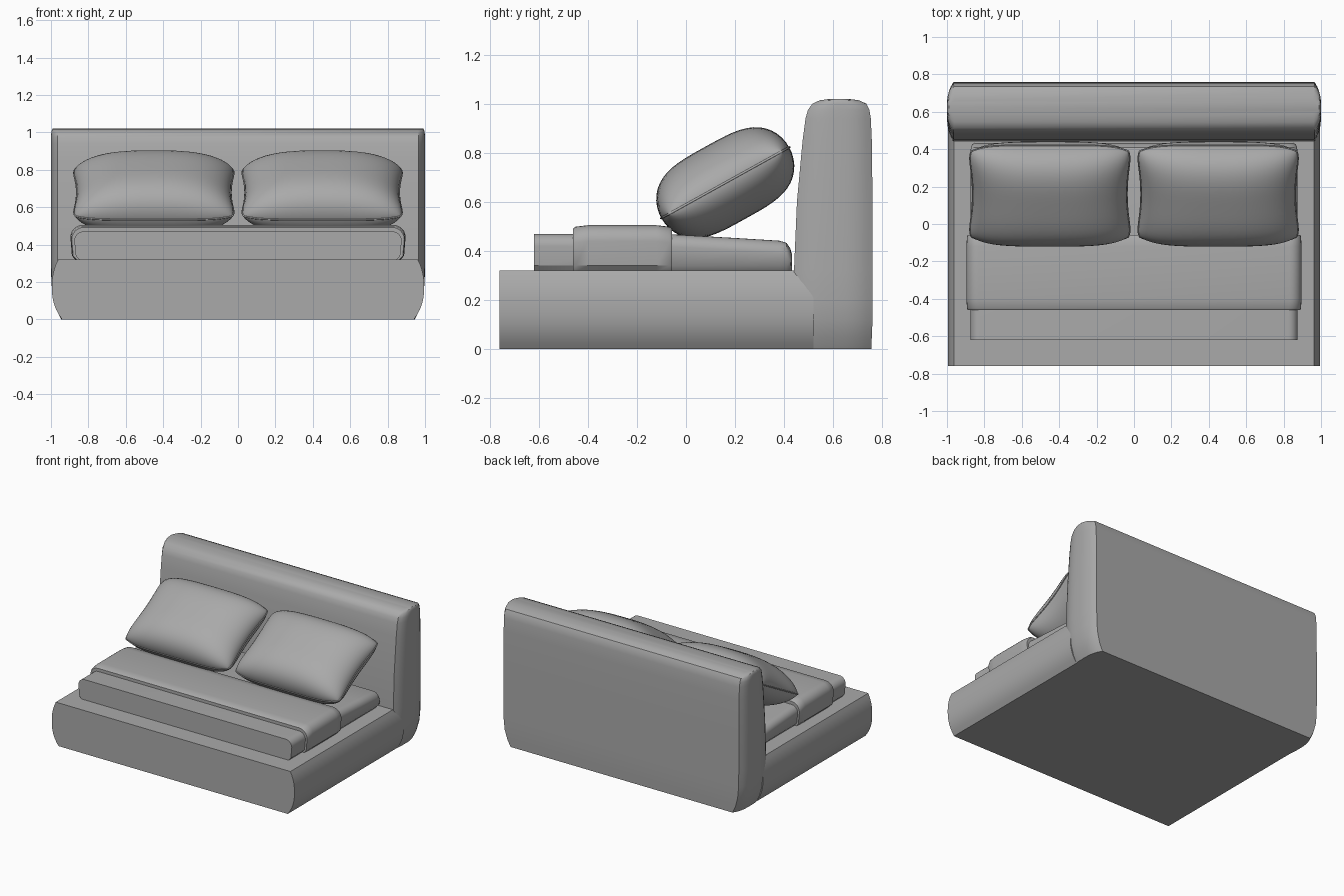
import bpy, bmesh
from math import sin, cos, pi, radians
from mathutils import Vector, Matrix

cube = bpy.data.objects.get("Cube")
if cube:
    bpy.data.objects.remove(cube, do_unlink=True)

grey = bpy.data.materials.new("grey fabric")
grey.use_nodes = True
colour = (0.4, 0.4, 0.4, 1)
grey.diffuse_color = colour
grey.node_tree.nodes["Principled BSDF"].inputs["Base Color"].default_value = colour


def finish(bm, name, angle=35):
    """Turn a bmesh into a named, smooth shaded object."""
    bmesh.ops.recalc_face_normals(bm, faces=bm.faces)
    mesh = bpy.data.meshes.new(name)
    bm.to_mesh(mesh)
    bm.free()
    mesh.materials.append(grey)
    ob = bpy.data.objects.new(name, mesh)
    bpy.context.collection.objects.link(ob)
    bpy.ops.object.select_all(action='DESELECT')
    ob.select_set(True)
    bpy.context.view_layer.objects.active = ob
    bpy.ops.object.shade_smooth_by_angle(angle=radians(angle))
    return ob


def loft(name, rings):
    """Bridge equal closed rings and cap both ends."""
    bm = bmesh.new()
    rows = [[bm.verts.new(p) for p in ring] for ring in rings]
    n = len(rows[0])
    for a, b in zip(rows, rows[1:]):
        for i in range(n):
            j = (i + 1) % n
            bm.faces.new((a[i], a[j], b[j], b[i]))
    bm.faces.new(rows[0])
    bm.faces.new(rows[-1])
    return finish(bm, name)


def bulged_side(z):
    """Half width of the frame, tucked in at the floor and the top."""
    t = (z - 0.17) / 0.17
    return 0.995 - (0.055 if t < 0 else 0.045) * abs(t) ** 2.4


# Bed frame: bulging side profile run from front to back
levels = [0.32 * i / 12 for i in range(13)]
half = [(bulged_side(z), z) for z in levels]
profile = half + [(-x, z) for x, z in reversed(half)]
loft("bed_frame", [[(x, y, z) for x, z in profile] for y in (-0.76, 0.52)])


# Headboard: plan outlines with bulging ends, stacked upwards
def headboard_ring(z, front, back, width):
    mid, depth = (front + back) / 2, (back - front) / 2
    ts = [i / 6 for i in range(-6, 7)]
    side = [(width - 0.035 * abs(t) ** 3, mid + depth * t, z) for t in ts]
    return side + [(-x, y, z) for x, y, z in reversed(side)]


stack = [(0, 0.44, 0.755, 0.945), (0.05, 0.44, 0.757, 0.97), (0.12, 0.44, 0.76, 0.99),
         (0.2, 0.44, 0.76, 0.998), (0.32, 0.44, 0.76, 1), (0.6, 0.452, 0.76, 1),
         (0.85, 0.475, 0.757, 1), (0.94, 0.487, 0.753, 1), (0.975, 0.497, 0.747, 1),
         (1.0, 0.515, 0.735, 0.998), (1.014, 0.545, 0.705, 0.995), (1.02, 0.59, 0.66, 0.99)]
loft("headboard", [headboard_ring(*level) for level in stack])


def bedding_ring(y, width, top, radius):
    """Cross-section with round upper corners and tucked lower sides."""
    base = 0.315
    pts = [(width - 0.03, base), (width - 0.008, base + 0.025)]
    for i in range(7):
        a = pi / 2 * i / 6
        pts.append((width - radius + radius * cos(a), top - radius + radius * sin(a)))
    pts += [(-x, z) for x, z in reversed(pts)]
    return [(x, y, z) for x, z in pts]


# Mattress, sloping and rounding off towards the headboard
run = [(-0.62, 0.875, 0.47), (-0.06, 0.875, 0.468), (0.2, 0.875, 0.453),
       (0.38, 0.875, 0.442), (0.41, 0.872, 0.433), (0.425, 0.865, 0.41), (0.432, 0.855, 0.385)]
loft("mattress", [bedding_ring(y, w, top, 0.05) for y, w, top in run])

# Folded blanket across the mattress
run = [(-0.46, 0.889, 0.492), (-0.45, 0.893, 0.499), (-0.4, 0.896, 0.505),
       (-0.12, 0.896, 0.505), (-0.068, 0.893, 0.499), (-0.058, 0.889, 0.492)]
loft("folded_blanket", [bedding_ring(y, w, top, 0.065) for y, w, top in run])


# Pillows: waisted outline with a plump thickness, tilted back
def outline(s, t):
    x = 0.44 * s * (1 - 0.065 * (1 - t * t) - 0.05 * abs(t) ** 8)
    y = 0.298 * t * (1 - 0.12 * s ** 6)
    return x, y


N = 28
steps = [sin(pi / 2 * (2 * i / N - 1)) for i in range(N + 1)]
rim = ([(s, -1) for s in steps[:-1]] + [(1, t) for t in steps[:-1]]
       + [(s, 1) for s in reversed(steps[1:])] + [(-1, t) for t in reversed(steps[1:])])


def pillow(name, centre_x):
    place = Matrix.Translation((centre_x, 0.16, 0.678)) @ Matrix.Rotation(radians(29), 4, 'X')
    bm = bmesh.new()
    for sign in (1, -1):
        rows = []
        for t in steps:
            row = []
            for s in steps:
                puff = max(0, (1 - abs(s) ** 2.6)) ** 0.5 * max(0, (1 - abs(t) ** 3.6)) ** 0.5
                row.append(bm.verts.new((*outline(s, t), sign * 0.168 * puff)))
            rows.append(row)
        for a, b in zip(rows, rows[1:]):
            for i in range(N):
                bm.faces.new((a[i], a[i + 1], b[i + 1], b[i]))
    bmesh.ops.remove_doubles(bm, verts=bm.verts, dist=0.0005)
    finish(bm, name, 80).matrix_world = place

    # Piping along the seam
    curve = bpy.data.curves.new(name + "_seam", 'CURVE')
    curve.dimensions = '3D'
    curve.bevel_depth = 0.005
    curve.bevel_resolution = 1
    spline = curve.splines.new('POLY')
    spline.points.add(len(rim) - 1)
    for p, (s, t) in zip(spline.points, rim):
        p.co = (*outline(s, t), 0, 1)
    spline.use_cyclic_u = True
    curve.materials.append(grey)
    ob = bpy.data.objects.new(name + "_seam", curve)
    ob.matrix_world = place
    bpy.context.collection.objects.link(ob)


pillow("left_pillow", 0.45)
pillow("right_pillow", -0.45)
